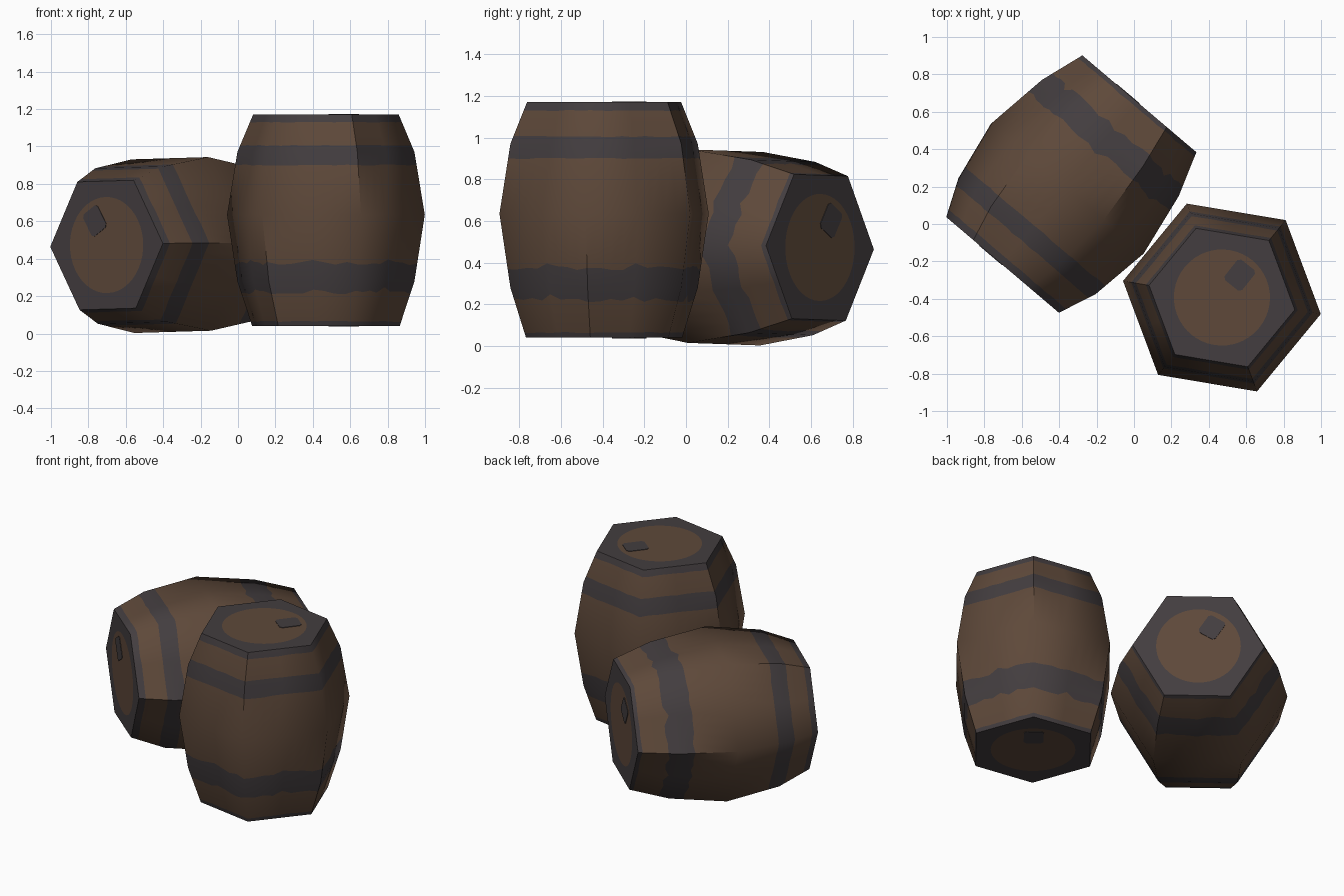
import bpy, bmesh, math, random
from mathutils import Matrix, Vector

if "Cube" in bpy.data.objects:
    bpy.data.objects.remove(bpy.data.objects["Cube"])

SEG = 8                      # steps along each of the six flat sides
N = SEG * 6
MID = 0.03                   # height of the widest ring
PROFILE = [(-0.565, 0.40), (-0.325, 0.48), (MID, 0.536), (0.365, 0.48), (0.565, 0.395)]


def material(name, rgb):
    m = bpy.data.materials.new(name)
    m.diffuse_color = (*rgb, 1)
    m.use_nodes = True
    m.node_tree.nodes["Principled BSDF"].inputs["Base Color"].default_value = m.diffuse_color
    return m


WOOD = material("brown wood", (0.112, 0.066, 0.042))
IRON = material("dark iron", (0.056, 0.047, 0.050))


def radius(h):
    for (h0, r0), (h1, r1) in zip(PROFILE, PROFILE[1:]):
        if h <= h1 + 1e-6:
            return r0 + (r1 - r0) * (h - h0) / (h1 - h0)
    return PROFILE[-1][1]


def hexagon(j):
    """Point j on a unit hexagon, each side cut into SEG steps."""
    k, t = divmod(j, SEG)
    a, b = (Vector((math.cos(math.radians(60 * c)), math.sin(math.radians(60 * c)), 0))
            for c in (k, k + 1))
    return a.lerp(b, t / SEG)


def side_normal(k, t, h):
    """Soft edges, with every corner edge crisp on one half only."""
    corner = k if t < 0 else k + 1
    s = 1 if corner % 2 else -1
    soft = 1 - min(1, max(0, s * (h - MID) / 0.335))
    a = math.radians(60 * k + 30 + 30 * t * soft)
    return Vector((math.cos(a), math.sin(a), 0.6 * (h - MID))).normalized()


# rings: height, waviness, material of the strip above (1 = iron)
RINGS = [(-0.565, 0, 1), (-0.54, 0.003, 0), (-0.385, 0.010, 1), (-0.325, 0, 1),
         (-0.23, 0.010, 0), (MID, 0, 0), (0.295, 0.003, 1), (0.365, 0, 1),
         (0.40, 0.003, 0), (0.525, 0.002, 1), (0.565, 0, 0)]


def barrel(name, matrix):
    rng = random.Random(4)
    verts, faces, mats, normals = [], [], [], []

    # staves and hoops
    for h, wave, _ in RINGS:
        for j in range(N):
            z = h + rng.uniform(-wave, wave)
            if wave == 0.010 and j % SEG == SEG // 2:
                z += 0.02        # small point in the worn hoop edge
            p = hexagon(j) * radius(z)
            verts.append((p.x, p.y, z))
    for i in range(len(RINGS) - 1):
        for j in range(N):
            n = (j + 1) % N
            k, t = divmod(j, SEG)
            t0, t1 = 2 * t / SEG - 1, 2 * (t + 1) / SEG - 1
            f = (i * N + j, i * N + n, (i + 1) * N + n, (i + 1) * N + j)
            faces.append(f)
            mats.append(RINGS[i][2])
            normals += [side_normal(k, tt, verts[v][2])
                        for v, tt in zip(f, (t0, t1, t1, t0))]

    # end caps: iron surround and round wooden lid
    for ring, up in ((0, -1), (len(RINGS) - 1, 1)):
        base = len(verts)
        for j in range(N):
            p = hexagon(j).normalized() * 0.257
            verts.append((p.x, p.y, RINGS[ring][0]))
        for j in range(N):
            n = (j + 1) % N
            f = (ring * N + j, ring * N + n, base + n, base + j)
            faces.append(f if up > 0 else f[::-1])
            mats.append(1)
        lid = tuple(range(base, base + N))
        faces.append(lid if up > 0 else lid[::-1])
        mats.append(0)
        normals += [Vector((0, 0, up))] * (5 * N)

    me = bpy.data.meshes.new(name)
    me.from_pydata(verts, [], faces)
    me.materials.append(WOOD)
    me.materials.append(IRON)
    for p, m in zip(me.polygons, mats):
        p.material_index = m
        p.use_smooth = True
    me.update()
    me.normals_split_custom_set(normals)
    ob = bpy.data.objects.new(name, me)
    bpy.context.collection.objects.link(ob)
    ob.matrix_world = matrix

    # bung plate on each end, towards one corner
    for end, h in (("top", 0.565), ("bottom", -0.565)):
        bm = bmesh.new()
        place = (Matrix.Rotation(math.radians(61), 4, 'Z') @ Matrix.Translation((0.153, 0, h))
                 @ Matrix.Diagonal((0.14, 0.12, 0.006, 1)))
        bmesh.ops.create_cube(bm, size=1, matrix=place)
        upright = [e for e in bm.edges
                   if abs(e.verts[0].co.z - e.verts[1].co.z) > 0.003]
        bmesh.ops.bevel(bm, geom=upright, offset=0.015, segments=1, affect='EDGES')
        pm = bpy.data.meshes.new(name + "_bung_" + end)
        bm.to_mesh(pm)
        bm.free()
        pm.materials.append(IRON)
        plate = bpy.data.objects.new(pm.name, pm)
        bpy.context.collection.objects.link(plate)
        plate.matrix_world = matrix


# standing barrel
barrel("standing_barrel",
       Matrix.Translation((0.47, -0.393, 0.605)) @ Matrix.Rotation(math.radians(-9.5), 4, 'Z'))

# lying barrel: its top end points to the front left
axis = Vector((-0.647, -0.762, 0)).normalized()
up = Vector((0, 0, 1))
turn = Matrix((up.cross(axis), up, axis)).transposed().to_4x4()
barrel("lying_barrel",
       Matrix.Translation((-0.337, 0.212, 0.473)) @ turn
       @ Matrix.Rotation(math.radians(61.3), 4, 'Z'))
